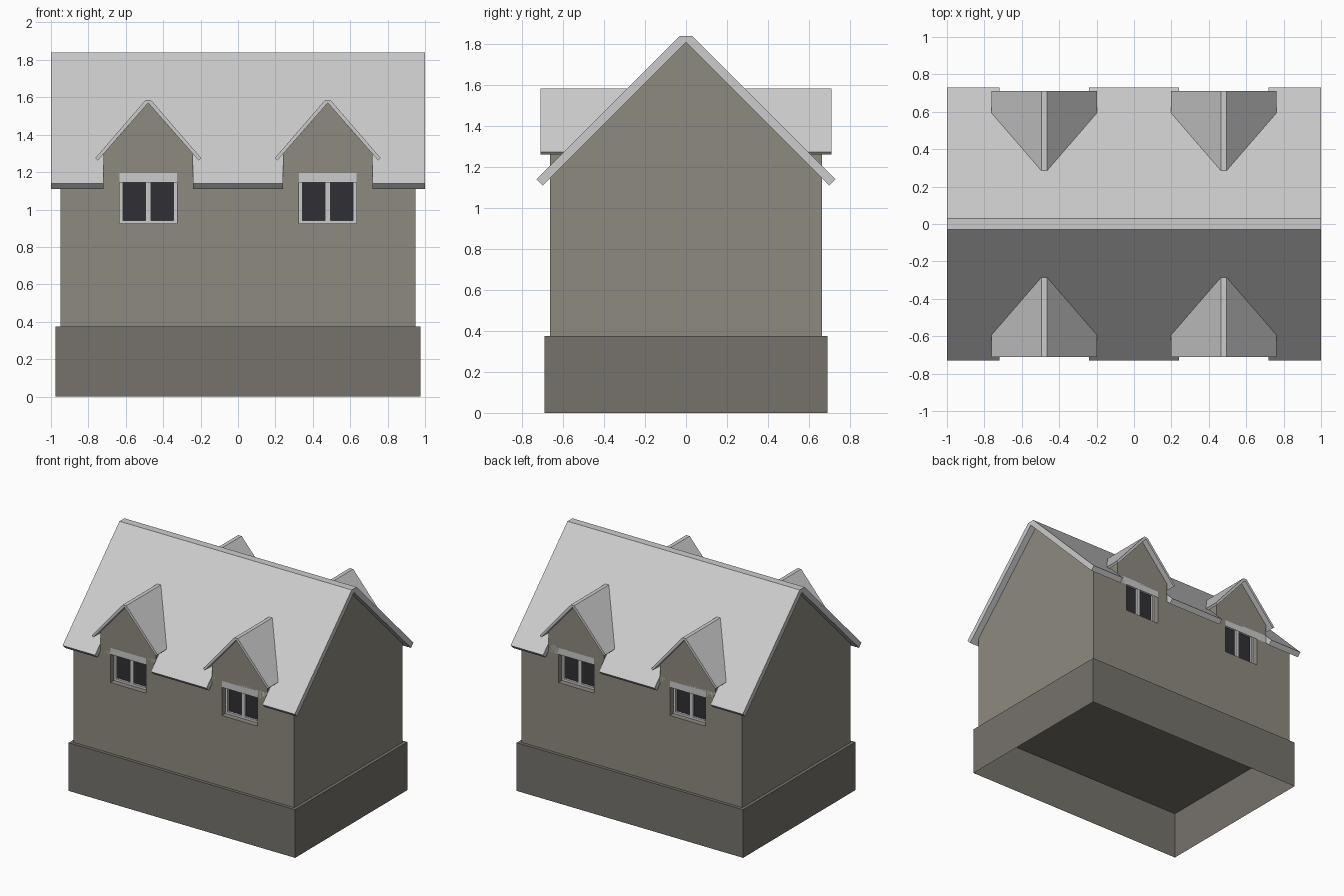
import bpy, bmesh

if "Cube" in bpy.data.objects:
    bpy.data.objects.remove(bpy.data.objects["Cube"])

DX, WALL_Y = 0.48, 0.665            # dormer spacing, wall plane


def material(name, rgb):
    m = bpy.data.materials.new(name)
    m.diffuse_color = (*rgb, 1)
    m.use_nodes = True
    m.node_tree.nodes["Principled BSDF"].inputs["Base Color"].default_value = m.diffuse_color
    return m


STONE = material("wall_stone", (0.27, 0.255, 0.215))
PLINTH = material("plinth_stone", (0.18, 0.17, 0.15))
GLASS = material("dark_glass", (0.03, 0.03, 0.035))


def make(name, bm, mat=None):
    bmesh.ops.recalc_face_normals(bm, faces=bm.faces)
    me = bpy.data.meshes.new(name)
    bm.to_mesh(me)
    bm.free()
    ob = bpy.data.objects.new(name, me)
    bpy.context.collection.objects.link(ob)
    if mat:
        me.materials.append(mat)
    return ob


def loft(name, ring_a, ring_b, mat=None):
    """Solid between two matching rings of points."""
    bm = bmesh.new()
    a = [bm.verts.new(p) for p in ring_a]
    b = [bm.verts.new(p) for p in ring_b]
    bm.faces.new(a)
    bm.faces.new(b[::-1])
    for i in range(len(a)):
        j = (i + 1) % len(a)
        bm.faces.new((a[i], b[i], b[j], a[j]))
    return make(name, bm, mat)


def box(name, x0, x1, y0, y1, z0, z1, mat=None):
    ring = [(x0, z0), (x1, z0), (x1, z1), (x0, z1)]
    return loft(name, [(x, y0, z) for x, z in ring], [(x, y1, z) for x, z in ring], mat)


def boolean(ob, other, op):
    m = ob.modifiers.new(op, 'BOOLEAN')
    m.operation, m.solver, m.object = op, 'EXACT', other
    bpy.context.view_layer.objects.active = ob
    bpy.ops.object.modifier_apply(modifier=m.name)
    bpy.data.objects.remove(other)


def open_bottom(ob, z):
    bm = bmesh.new()
    bm.from_mesh(ob.data)
    low = [f for f in bm.faces if all(v.co.z < z + 0.001 for v in f.verts)]
    bmesh.ops.delete(bm, geom=low, context='FACES')
    bm.to_mesh(ob.data)
    bm.free()


# plinth, open underneath
plinth = box("plinth", -0.975, 0.975, -0.69, 0.69, 0, 0.375, PLINTH)
open_bottom(plinth, 0)

# gabled wall body
gable = [(-WALL_Y, 0.375), (WALL_Y, 0.375), (WALL_Y, 1.145), (0, 1.81), (-WALL_Y, 1.145)]
walls = loft("walls", [(-0.95, y, z) for y, z in gable], [(0.95, y, z) for y, z in gable], STONE)

# main roof slab with flattened ridge
slab = [(-0.73, 1.14), (-0.03, 1.84), (0.03, 1.84), (0.73, 1.14), (0.70, 1.11), (0, 1.81), (-0.70, 1.11)]
roof = loft("main_roof", [(-1, y, z) for y, z in slab], [(1, y, z) for y, z in slab])

dormer = [(-0.24, 1.0), (0.24, 1.0), (0.24, 1.296), (0, 1.57), (-0.24, 1.296)]
cover = [(-0.283, 1.275), (-0.015, 1.585), (0.015, 1.585), (0.283, 1.275),
         (0.27, 1.262), (0, 1.57), (-0.27, 1.262)]

for s, side in ((-1, "front"), (1, "back")):
    for cx, hand in ((-DX, "left"), (DX, "right")):
        tag = f"{side}_{hand}"
        # dormer body merged into the wall, eave notched around it
        body = loft("body", [(cx + x, s * WALL_Y, z) for x, z in dormer],
                    [(cx + x, s * 0.25, z) for x, z in dormer], STONE)
        boolean(walls, body, 'UNION')
        boolean(roof, box("notch", cx - 0.24, cx + 0.24, s * WALL_Y, s * 0.8, 1.0, 1.3), 'DIFFERENCE')
        # window recess
        x0, x1, z0, z1 = cx - 0.153, cx + 0.153, 0.925, 1.195
        boolean(walls, box("recess", x0, x1, s * 0.595, s * 0.8, z0, z1, STONE), 'DIFFERENCE')
        # dormer roof, back end trimmed to the main roof slope
        loft(f"dormer_roof_{tag}", [(cx + x, s * 0.71, z) for x, z in cover],
             [(cx + x, s * (1.86 - z), z) for x, z in cover])
        # window frame bars and glass
        ya, yb, t = s * 0.596, s * 0.622, 0.017
        for n, bar in (("left", (x0, x0 + t, z0, z1)), ("right", (x1 - t, x1, z0, z1)),
                       ("mullion", (cx - 0.014, cx + 0.014, z0 + t, z1 - t)),
                       ("sill", (x0 + t, x1 - t, z0, z0 + t)), ("head", (x0 + t, x1 - t, z1 - t, z1))):
            box(f"window_{n}_{tag}", bar[0], bar[1], ya, yb, bar[2], bar[3])
        box(f"window_glass_{tag}", x0 + t, x1 - t, ya, s * 0.605, z0 + t, z1 - t, GLASS)

open_bottom(walls, 0.375)
